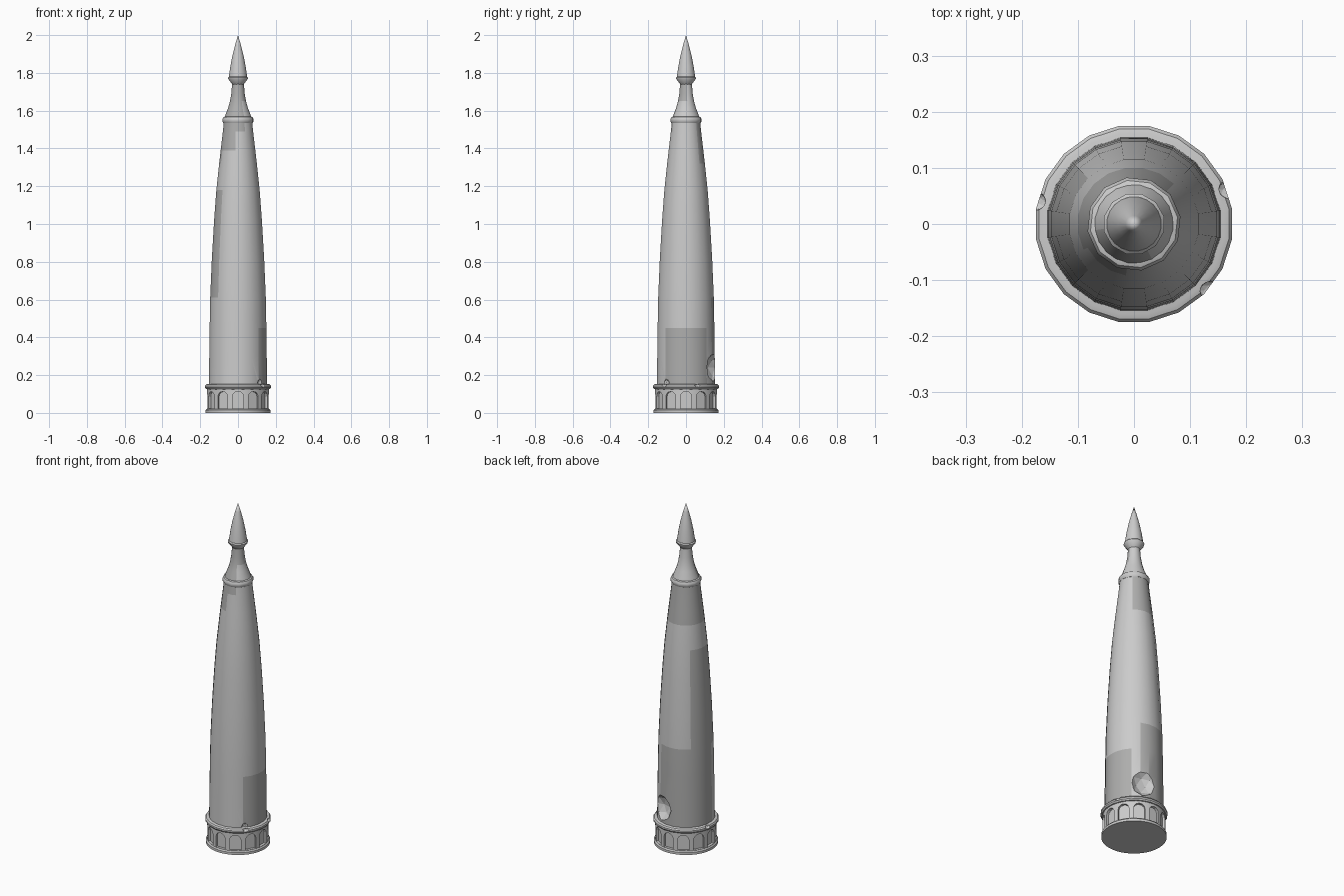
import bpy, bmesh, math
from mathutils import Vector

if "Cube" in bpy.data.objects:
    bpy.data.objects.remove(bpy.data.objects["Cube"])


def grey(name, v):
    m = bpy.data.materials.new(name)
    m.diffuse_color = (v, v, v * 0.99, 1)
    m.use_nodes = True
    m.node_tree.nodes["Principled BSDF"].inputs["Base Color"].default_value = m.diffuse_color
    return m


LIGHT, DARK = grey("stone_light", 0.8), grey("stone_dark", 0.42)


def finish(name, bm, smooth=True):
    bmesh.ops.recalc_face_normals(bm, faces=bm.faces)
    me = bpy.data.meshes.new(name)
    bm.to_mesh(me)
    bm.free()
    ob = bpy.data.objects.new(name, me)
    bpy.context.collection.objects.link(ob)
    if smooth:
        bpy.ops.object.select_all(action='DESELECT')
        ob.select_set(True)
        bpy.context.view_layer.objects.active = ob
        bpy.ops.object.shade_smooth_by_angle(angle=math.radians(35))
    return ob


def lathe(name, profile, sides=20, offset=9, patches=()):
    """Closed solid of revolution; patches = (ang0, ang1, z0, z1) in darker stone."""
    bm = bmesh.new()
    rings = []
    for r, z in profile:
        if r == 0:
            rings.append([bm.verts.new((0, 0, z))] * sides)
            continue
        angs = [math.radians(offset) + math.tau * i / sides for i in range(sides)]
        rings.append([bm.verts.new((r * math.cos(a), r * math.sin(a), z)) for a in angs])
    for lo, hi in zip(rings, rings[1:]):
        for i in range(sides):
            j = (i + 1) % sides
            f = bm.faces.new(list(dict.fromkeys((lo[i], lo[j], hi[j], hi[i]))))
            c = f.calc_center_median()
            a = math.degrees(math.atan2(c.y, c.x)) % 360
            if any(z0 < c.z < z1 and (a - a0) % 360 < a1 - a0 for a0, a1, z0, z1 in patches):
                f.material_index = 1
    ob = finish(name, bm)
    if patches:
        ob.data.materials.append(LIGHT)
        ob.data.materials.append(DARK)
    return ob


def bead(name, r, z, t, h, sides):
    """Rounded moulding ring."""
    pts = [(r + t * math.cos(a), z + h * math.sin(a))
           for a in [math.radians(-90 + 36 * k) for k in range(6)]]
    return lathe(name, [(0, z - h)] + pts + [(0, z + h)], sides)


def cut(ob, cutter):
    m = ob.modifiers.new("cut", 'BOOLEAN')
    m.operation, m.solver, m.object = 'DIFFERENCE', 'EXACT', cutter
    cutter.hide_render = True
    cutter.hide_set(True)


def chip(name, ang, dist, z, size):
    bm = bmesh.new()
    bmesh.ops.create_icosphere(bm, subdivisions=2, radius=1)
    a = math.radians(ang)
    for v in bm.verts:
        v.co = Vector((v.co.x * size[0], v.co.y * size[1], v.co.z * size[2]))
        v.co += Vector((dist * math.cos(a), dist * math.sin(a), z))
    return finish(name, bm, False)


# base drum with a ring of arched recesses
drum = lathe("base_drum", [(0, 0), (0.172, 0), (0.172, 0.014), (0.165, 0.02),
                           (0.165, 0.128), (0, 0.128)], 40, 0)
bm = bmesh.new()
arch = [(-0.03, 0.022), (0.03, 0.022)] + [
    (0.03 * math.cos(a), 0.085 + 0.028 * math.sin(a))
    for a in [math.pi * k / 6 for k in range(7)]]
for k in range(12):
    t = math.radians(-90 + 30 * k)
    n, s = Vector((math.cos(t), math.sin(t), 0)), Vector((-math.sin(t), math.cos(t), 0))
    inner, outer = [[bm.verts.new(n * d + s * u + Vector((0, 0, z))) for u, z in arch]
                    for d in (0.149, 0.19)]
    bm.faces.new(inner)
    bm.faces.new(outer)
    for i in range(len(arch)):
        j = (i + 1) % len(arch)
        bm.faces.new((inner[i], inner[j], outer[j], outer[i]))
cut(drum, finish("arch_cutter", bm, False))

# lower moulding ring with chipped spots
ring = bead("lower_ring", 0.162, 0.139, 0.0155, 0.015, 20)
for i, a in enumerate((-41, 167, 20)):
    cut(ring, chip("ring_chip_cutter_%d" % i, a, 0.18, 0.148, (0.02, 0.017, 0.013)))

# tapering shaft with darker panels and a bite out of its foot
shaft = lathe("shaft", [
    (0, 0.13), (0.156, 0.13), (0.154, 0.3), (0.152, 0.45), (0.149, 0.61), (0.14, 0.82),
    (0.128, 1.02), (0.116, 1.18), (0.101, 1.32), (0.093, 1.39), (0.081, 1.49),
    (0.076, 1.54), (0, 1.54)],
    patches=[(-45, 45, 0.14, 0.45), (63, 189, 0.14, 0.61), (135, 225, 0.61, 1.18),
             (45, 207, 1.32, 1.54), (207, 261, 1.39, 1.54), (261, 297, 1.49, 1.54)])
cut(shaft, chip("bite_cutter", 68, 0.19, 0.24, (0.085, 0.075, 0.085)))
cut(shaft, chip("foot_chip_cutter", -41, 0.165, 0.16, (0.022, 0.02, 0.022)))

# upper moulding ring
bead("upper_ring", 0.07, 1.55, 0.0145, 0.019, 12)

# flared neck
lathe("neck", [(0, 1.55), (0.074, 1.555), (0.066, 1.582), (0.053, 1.615), (0.043, 1.65),
               (0.036, 1.69), (0.031, 1.75), (0, 1.75)], 20, 9,
      patches=[(189, 297, 1.56, 1.75), (297, 369, 1.635, 1.75)])

# collar and pointed finial
lathe("finial_collar", [(0, 1.735), (0.029, 1.735), (0.036, 1.745), (0.054, 1.768),
                        (0.055, 1.775), (0.049, 1.781), (0, 1.781)], 12, 15)
lathe("finial_spike", [(0, 1.775), (0.049, 1.778), (0.041, 1.835), (0.029, 1.895),
                       (0.015, 1.95), (0, 2.0)], 20)
